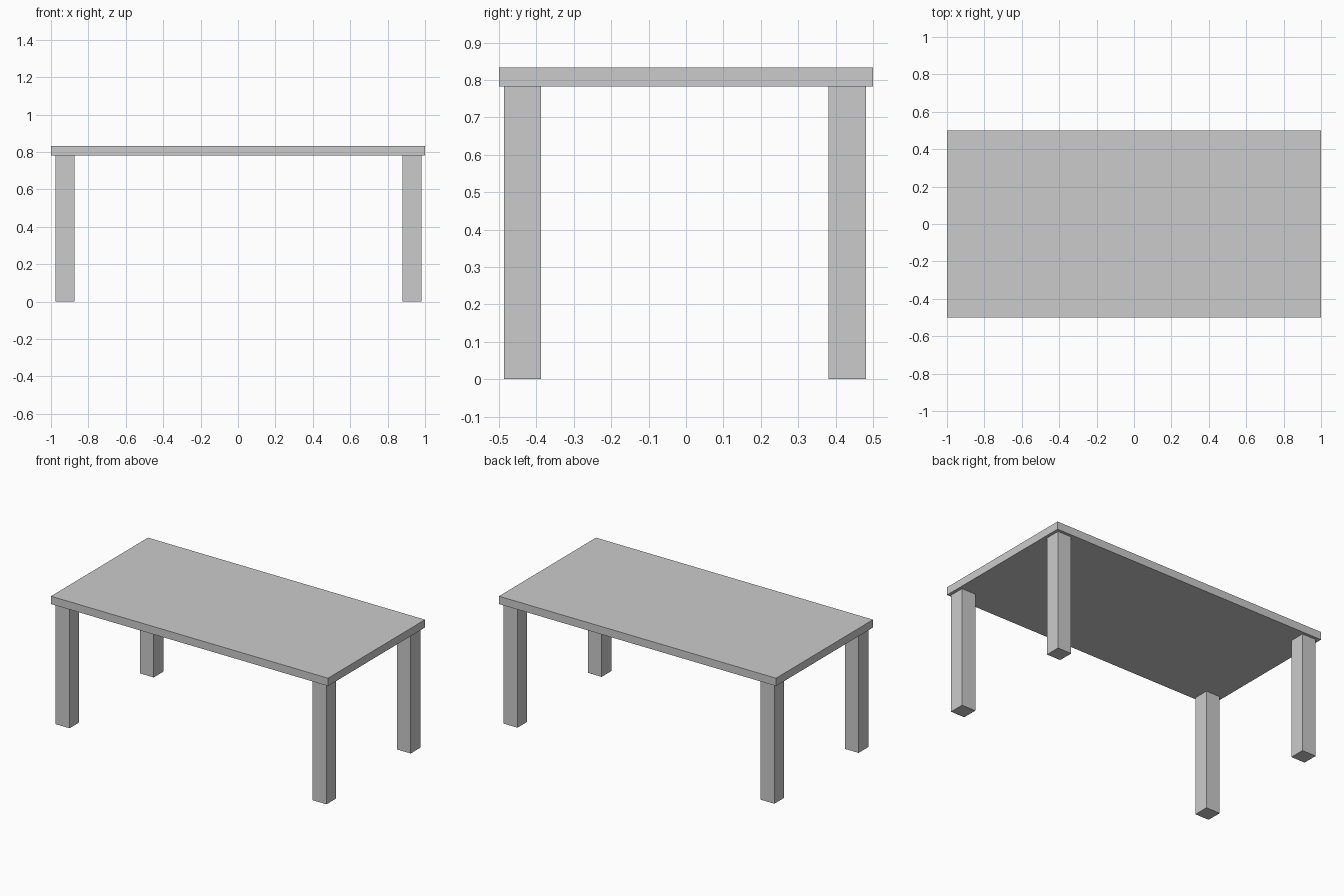
import bpy

if "Cube" in bpy.data.objects:
    bpy.data.objects.remove(bpy.data.objects["Cube"])

TOP_Z = 0.833      # upper face of the table
UNDER_Z = 0.782    # underside of the tabletop
LEG = 0.10         # leg thickness


def box(name, size, center):
    bpy.ops.mesh.primitive_cube_add(size=1, location=center)
    obj = bpy.context.object
    obj.name = name
    obj.scale = size
    bpy.ops.object.transform_apply(location=False, rotation=False, scale=True)
    return obj


# Tabletop slab
box("tabletop", (2.0, 1.0, TOP_Z - UNDER_Z), (0, 0, (TOP_Z + UNDER_Z) / 2))

# Four square legs, set in slightly from the corners
for side, x in (("left", -0.925), ("right", 0.930)):
    for end, y in (("front", -0.437), ("back", 0.431)):
        box(f"{end}_{side}_leg", (LEG, LEG, UNDER_Z), (x, y, UNDER_Z / 2))
